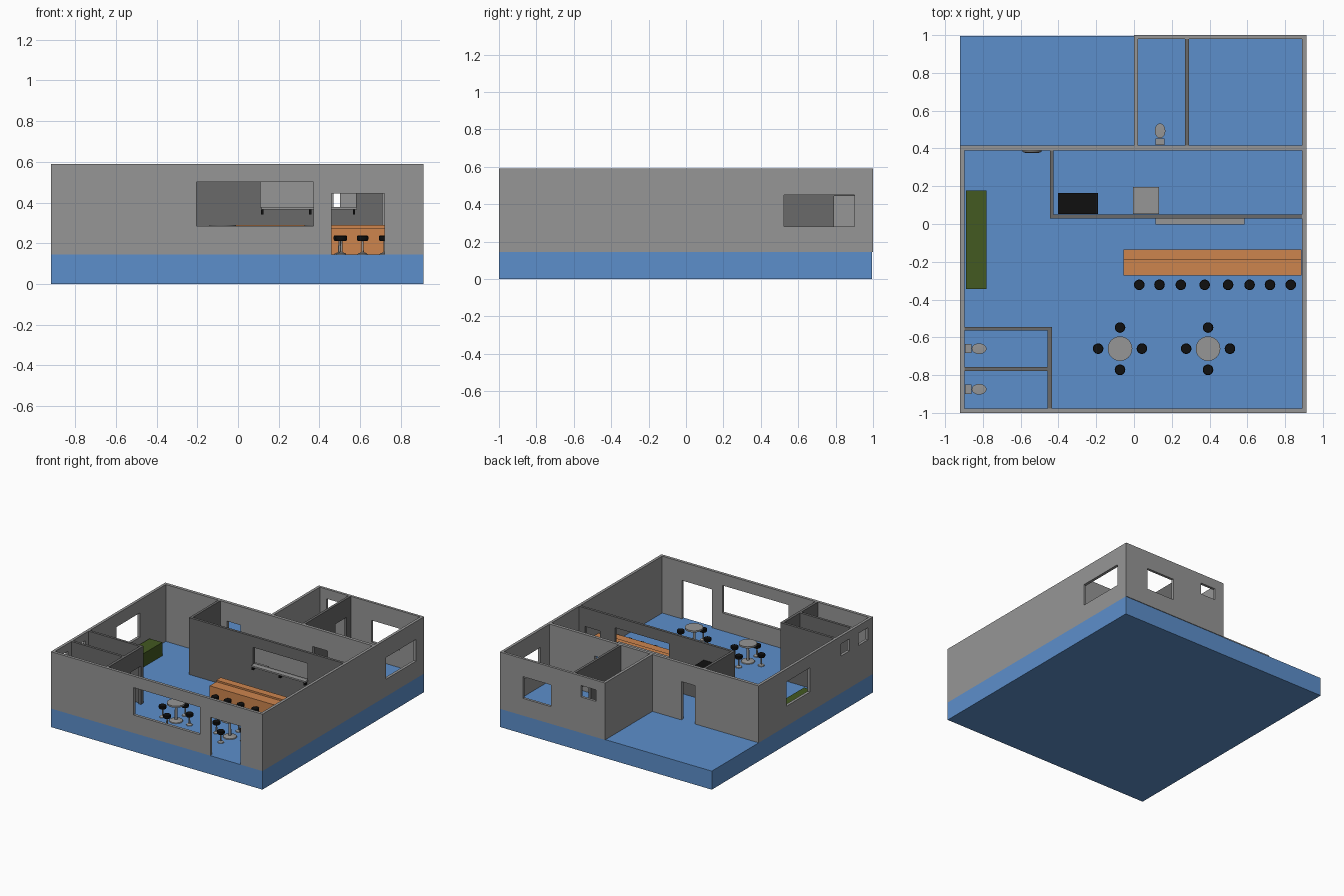
import bpy, bmesh, math
from mathutils import Matrix, Vector

if "Cube" in bpy.data.objects:
    bpy.data.objects.remove(bpy.data.objects["Cube"])


def material(name, rgb):
    m = bpy.data.materials.new(name)
    m.diffuse_color = (*rgb, 1)
    m.use_nodes = True
    m.node_tree.nodes["Principled BSDF"].inputs["Base Color"].default_value = m.diffuse_color
    return m


BLUE = material("floor blue", (0.108, 0.275, 0.60))
LIGHT = material("light grey", (0.305, 0.305, 0.305))
DARK = material("dark grey", (0.143, 0.143, 0.143))
ORANGE = material("bar orange", (0.61, 0.235, 0.076))
GREEN = material("couch green", (0.056, 0.10, 0.015))
BLACK = material("black", (0.005, 0.005, 0.005))

FLOOR, TOP = 0.145, 0.59
DOOR = 0.445


def finish(bm, name, mat, smooth=False):
    bmesh.ops.recalc_face_normals(bm, faces=bm.faces[:])
    me = bpy.data.meshes.new(name)
    bm.to_mesh(me)
    bm.free()
    me.materials.append(mat)
    ob = bpy.data.objects.new(name, me)
    bpy.context.collection.objects.link(ob)
    if smooth:
        bpy.context.view_layer.objects.active = ob
        ob.select_set(True)
        bpy.ops.object.shade_smooth_by_angle(angle=math.radians(35))
        ob.select_set(False)
    return ob


def box(name, mat, x0, x1, y0, y1, z0, z1):
    bm = bmesh.new()
    bmesh.ops.create_cube(bm, size=1)
    bmesh.ops.scale(bm, vec=(x1 - x0, y1 - y0, z1 - z0), verts=bm.verts)
    bmesh.ops.translate(bm, vec=((x0 + x1) / 2, (y0 + y1) / 2, (z0 + z1) / 2), verts=bm.verts)
    return finish(bm, name, mat)


def wall(name, mat, axis, a0, a1, t0, t1, holes=()):
    """Wall running along an axis; holes are (start, end, bottom, top)."""
    us = sorted({a0, a1, *[v for h in holes for v in h[:2]]})
    zs = sorted({FLOOR, TOP, *[v for h in holes for v in h[2:]]})

    def solid(i, j):
        if not (0 <= i < len(us) - 1 and 0 <= j < len(zs) - 1):
            return False
        u, z = (us[i] + us[i + 1]) / 2, (zs[j] + zs[j + 1]) / 2
        return not any(h[0] < u < h[1] and h[2] < z < h[3] for h in holes)

    bm = bmesh.new()

    def quad(pts):
        bm.faces.new([bm.verts.new((u, t, z) if axis == 'x' else (t, u, z)) for u, t, z in pts])

    for i in range(len(us) - 1):
        for j in range(len(zs) - 1):
            if not solid(i, j):
                continue
            u0, u1, z0, z1 = us[i], us[i + 1], zs[j], zs[j + 1]
            for t in (t0, t1):
                quad([(u0, t, z0), (u1, t, z0), (u1, t, z1), (u0, t, z1)])
            for di, u in ((-1, u0), (1, u1)):
                if not solid(i + di, j):
                    quad([(u, t0, z0), (u, t1, z0), (u, t1, z1), (u, t0, z1)])
            for dj, z in ((-1, z0), (1, z1)):
                if not solid(i, j + dj):
                    quad([(u0, t0, z), (u1, t0, z), (u1, t1, z), (u0, t1, z)])
    bmesh.ops.remove_doubles(bm, verts=bm.verts[:], dist=1e-5)
    return finish(bm, name, mat)


def lathe(name, mat, profile, x, y, z=FLOOR, steps=24):
    bm = bmesh.new()
    vs = [bm.verts.new((r, 0, h)) for r, h in profile]
    es = [bm.edges.new(p) for p in zip(vs, vs[1:])]
    bmesh.ops.spin(bm, geom=vs + es, cent=(0, 0, 0), axis=(0, 0, 1), angle=math.tau, steps=steps)
    bmesh.ops.remove_doubles(bm, verts=bm.verts[:], dist=1e-5)
    bmesh.ops.translate(bm, vec=(x, y, z), verts=bm.verts[:])
    return finish(bm, name, mat, True)


# Slab
box("floor_slab", BLUE, -0.92, 0.912, -1, 0.995, 0, FLOOR)

# Outer walls with window and door openings
wall("front_wall", LIGHT, 'x', -0.92, 0.912, -1, -0.977,
     [(-0.205, 0.37, 0.285, 0.50), (0.46, 0.72, FLOOR, DOOR)])
wall("left_wall", LIGHT, 'y', -0.977, 0.39, -0.92, -0.898,
     [(-0.22, 0.07, 0.30, 0.49), (-0.71, -0.60, 0.435, 0.53), (-0.935, -0.82, 0.435, 0.53)])
wall("right_wall", LIGHT, 'y', -0.977, 0.98, 0.89, 0.912, [(0.525, 0.90, 0.28, 0.45)])
wall("middle_wall", LIGHT, 'x', -0.92, 0.89, 0.39, 0.415,
     [(-0.37, -0.25, FLOOR, DOOR), (0.37, 0.50, FLOOR, DOOR)])
wall("back_room_left_wall", LIGHT, 'y', 0.415, 0.98, 0.0, 0.022)
wall("back_wall", LIGHT, 'x', 0.0, 0.912, 0.98, 1.0,
     [(0.08, 0.21, 0.425, 0.515), (0.47, 0.71, 0.28, 0.45)])

# Inner partitions
wall("kitchen_partition", DARK, 'x', -0.445, 0.89, 0.03, 0.05,
     [(0.11, 0.58, 0.375, 0.505), (0.71, 0.84, FLOOR, DOOR)])
wall("kitchen_side_partition", DARK, 'y', 0.05, 0.39, -0.445, -0.425)
wall("back_room_partition", DARK, 'y', 0.415, 0.98, 0.27, 0.29, [(0.79, 0.93, FLOOR, DOOR)])
wall("restroom_front_partition", DARK, 'y', -0.977, -0.545, -0.457, -0.435,
     [(-0.94, -0.82, FLOOR, DOOR), (-0.70, -0.58, FLOOR, DOOR)])
for y in (-0.565, -0.777):
    wall("restroom_divider", DARK, 'x', -0.898, -0.457, y, y + 0.02)

# Serving shelf with brackets below the hatch
box("serving_shelf", LIGHT, 0.115, 0.585, -0.003, 0.03, 0.365, 0.377)
for x in (0.12, 0.355, 0.57):
    box("shelf_bracket", BLACK, x - 0.006, x + 0.006, 0.005, 0.03, 0.34, 0.365)

# Bar counter in two tiers, couch, kitchen units
box("bar_counter", ORANGE, -0.055, 0.888, -0.272, -0.19, FLOOR, 0.276)
box("bar_back_tier", ORANGE, -0.055, 0.888, -0.19, -0.135, FLOOR, 0.289)
box("couch", GREEN, -0.89, -0.78, -0.345, 0.178, FLOOR, 0.25)
box("refrigerator", BLACK, -0.402, -0.19, 0.053, 0.163, FLOOR, 0.46)
box("stove", LIGHT, -0.005, 0.133, 0.053, 0.195, FLOOR, 0.30)


def stool(x, y):
    lathe("stool_stand", LIGHT, [(0, 0), (0.024, 0), (0.022, 0.005), (0.006, 0.011),
                                 (0.005, 0.07), (0, 0.07)], x, y, steps=16)
    lathe("stool_seat", BLACK, [(0, 0.067), (0.024, 0.067), (0.028, 0.073), (0.028, 0.088),
                                (0.025, 0.092), (0, 0.092)], x, y, steps=20)


# Bar stools
for x in (0.028, 0.135, 0.248, 0.374, 0.498, 0.612, 0.72, 0.83):
    stool(x, -0.322)

# Round tables with four stools each
for tx in (-0.074, 0.392):
    lathe("table", LIGHT, [(0, 0), (0.05, 0), (0.047, 0.006), (0.01, 0.013), (0.009, 0.132),
                           (0.065, 0.132), (0.065, 0.145), (0, 0.145)], tx, -0.66, steps=32)
    for dx, dy in ((-0.116, 0), (0.116, 0), (0, -0.112), (0, 0.112)):
        stool(tx + dx, -0.66 + dy)


# Toilets, built facing +x and turned into place
def toilet(x, y, angle):
    place = Matrix.Translation((x, y, FLOOR)) @ Matrix.Rotation(angle, 4, 'Z')
    tank = box("toilet_tank", LIGHT, 0.0, 0.035, -0.024, 0.024, 0.05, 0.13)
    bowl = lathe("toilet_bowl", LIGHT, [(0, 0), (0.017, 0), (0.015, 0.03), (0.028, 0.06),
                                        (0.028, 0.072), (0, 0.074)], 0, 0, 0)
    bowl.data.transform(Matrix.Translation((0.076, 0, 0)) @ Matrix.Diagonal((1.4, 1, 1, 1)))
    for ob in (tank, bowl):
        if ob is tank:
            ob.data.transform(Matrix.Translation((0, 0, -0.0)))
        ob.data.transform(place)


toilet(-0.896, -0.66, 0)
toilet(-0.896, -0.875, 0)
toilet(0.138, 0.417, math.pi / 2)

# Round board hung on the middle wall
board = lathe("wall_board", LIGHT, [(0, 0), (0.052, 0), (0.05, 0.008), (0.035, 0.014), (0, 0.014)], 0, 0, 0)
board.data.transform(Matrix.Translation((-0.54, 0.39, 0.40)) @ Matrix.Rotation(math.pi / 2, 4, 'X'))
